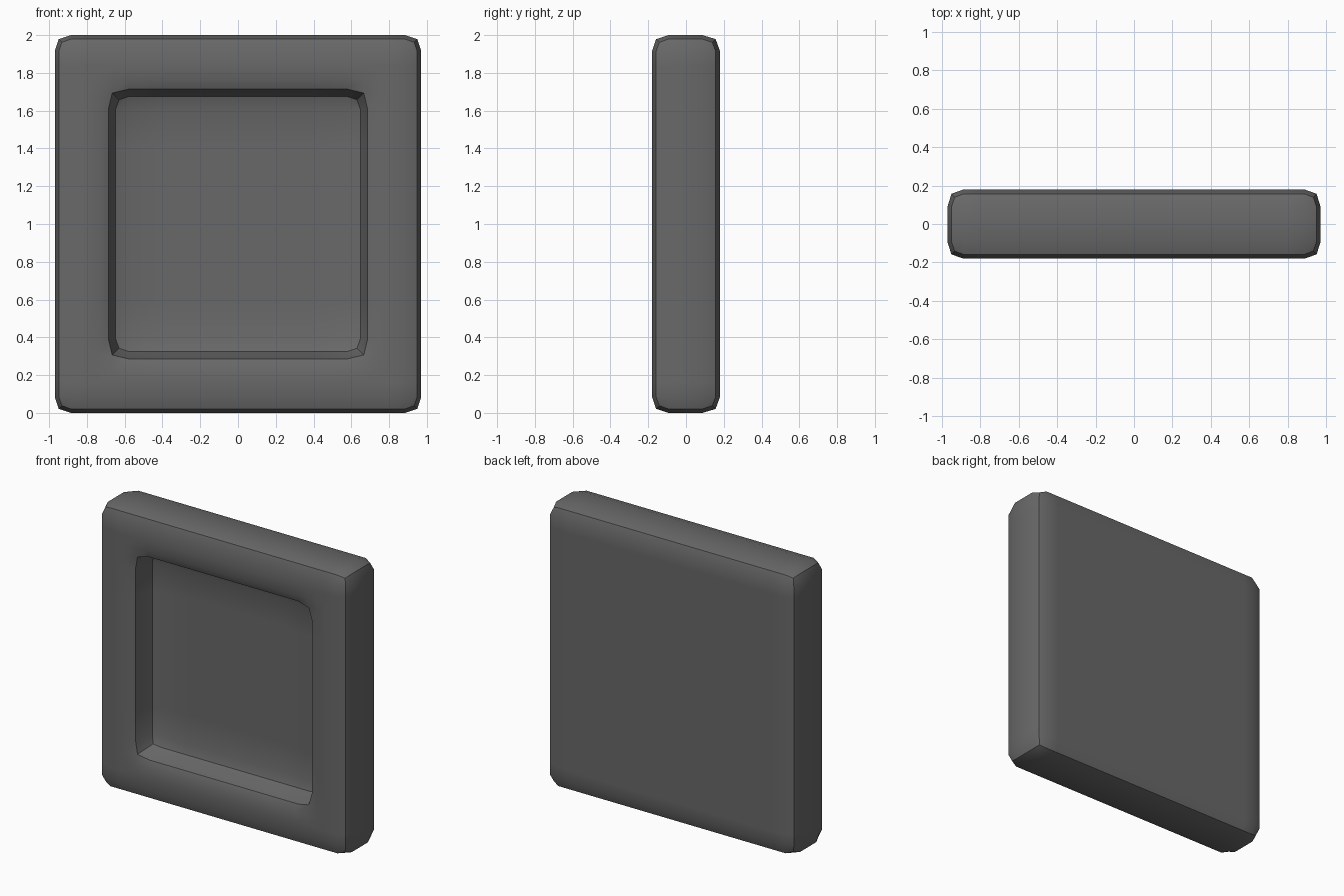
import bpy
import bmesh
import math

cube = bpy.data.objects.get("Cube")
if cube:
    bpy.data.objects.remove(cube, do_unlink=True)

# One dark grey material
grey = bpy.data.materials.new("dark_grey")
grey.use_nodes = True
colour = (0.14, 0.14, 0.14, 1.0)
grey.diffuse_color = colour
grey.node_tree.nodes["Principled BSDF"].inputs["Base Color"].default_value = colour


def mirrored(values):
    return [-v for v in values] + values[::-1]


# Cage lines: outer side, frame middle, recess wall, floor support
xs = mirrored([0.97, 0.80, 0.67, 0.49])
zs = [1 + v for v in mirrored([1.0, 0.83, 0.697, 0.52])]
ys = [-0.18, -0.005, 0.18]
size = (len(xs) - 1, len(ys) - 1, len(zs) - 1)


def solid(cell):
    """The front layer is a ring two cells wide, the back layer is full."""
    if any(c < 0 or c >= n for c, n in zip(cell, size)):
        return False
    i, j, k = cell
    return j == 1 or not (2 <= i < size[0] - 2 and 2 <= k < size[2] - 2)


bm = bmesh.new()
verts = {}


def vert(key):
    if key not in verts:
        verts[key] = bm.verts.new((xs[key[0]], ys[key[1]], zs[key[2]]))
    return verts[key]


# Skin every cell side that borders empty space
for i in range(size[0]):
    for j in range(size[1]):
        for k in range(size[2]):
            cell = (i, j, k)
            if not solid(cell):
                continue
            for axis in range(3):
                for side in (0, 1):
                    neighbour = list(cell)
                    neighbour[axis] += 2 * side - 1
                    if solid(tuple(neighbour)):
                        continue
                    corners = []
                    for a, b in ((0, 0), (1, 0), (1, 1), (0, 1)):
                        key = list(cell)
                        key[axis] += side
                        key[(axis + 1) % 3] += a
                        key[(axis + 2) % 3] += b
                        corners.append(vert(tuple(key)))
                    bm.faces.new(corners)

bmesh.ops.recalc_face_normals(bm, faces=bm.faces)
mesh = bpy.data.meshes.new("recessed_panel")
bm.to_mesh(mesh)
bm.free()
mesh.materials.append(grey)
panel = bpy.data.objects.new("recessed_panel", mesh)
bpy.context.collection.objects.link(panel)

# Soften the cage once, then keep the rims sharp
for obj in bpy.context.selected_objects:
    obj.select_set(False)
bpy.context.view_layer.objects.active = panel
panel.select_set(True)
soften = panel.modifiers.new("soften", 'SUBSURF')
soften.levels = soften.render_levels = 1
soften.use_limit_surface = False
bpy.ops.object.modifier_apply(modifier=soften.name)
bpy.ops.object.shade_smooth_by_angle(angle=math.radians(30))
